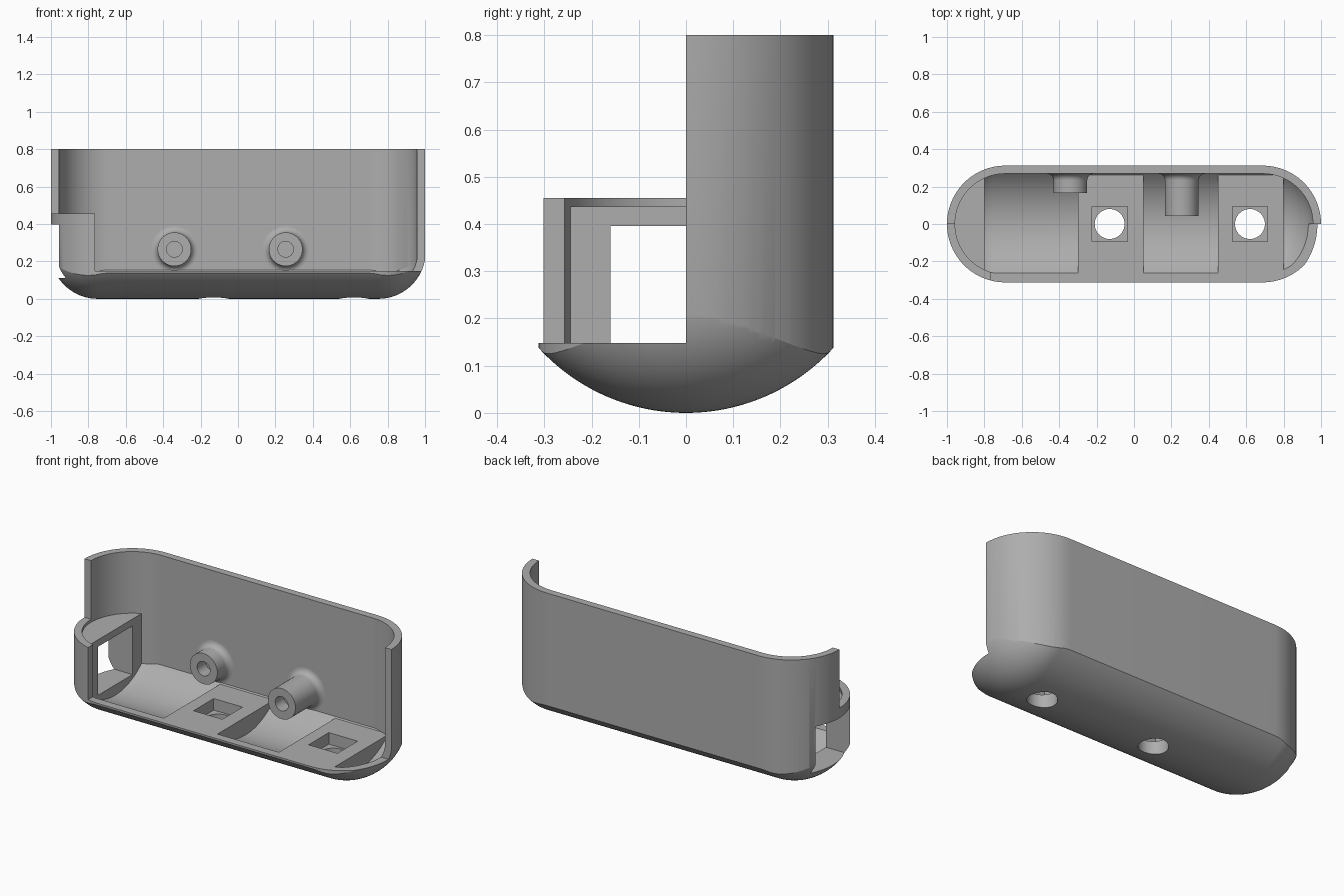
import bpy, bmesh, math
from mathutils import Matrix

if "Cube" in bpy.data.objects:
    bpy.data.objects.remove(bpy.data.objects["Cube"])

grey = bpy.data.materials.new("plain_grey")
grey.use_nodes = True
COLOR = (0.42, 0.42, 0.42, 1)
grey.diffuse_color = COLOR
grey.node_tree.nodes["Principled BSDF"].inputs["Base Color"].default_value = COLOR

WALL = 0.043      # shell thickness
END = 0.688       # centre of the rounded ends
BELLY = 0.423     # radius of the curved underside
FLOOR = 0.148     # rim and rib height


def make(name, bm):
    bmesh.ops.recalc_face_normals(bm, faces=bm.faces)
    mesh = bpy.data.meshes.new(name)
    bm.to_mesh(mesh)
    bm.free()
    mesh.materials.append(grey)
    obj = bpy.data.objects.new(name, mesh)
    bpy.context.collection.objects.link(obj)
    return obj


def loft(name, rows):
    """Join closed rings of points into a capped solid."""
    bm = bmesh.new()
    rings = [[bm.verts.new(p) for p in row] for row in rows]
    n = len(rings[0])
    for a, b in zip(rings, rings[1:]):
        for i in range(n):
            j = (i + 1) % n
            bm.faces.new((a[i], a[j], b[j], b[i]))
    bm.faces.new(rings[0])
    bm.faces.new(rings[-1])
    return make(name, bm)


def box(x0, x1, y0, y1, z0, z1):
    plan = [(x0, y0), (x1, y0), (x1, y1), (x0, y1)]
    return loft("cutter", [[(x, y, z) for x, y in plan] for z in (z0, z1)])


def stadium(name, r, z0, z1, steps=48):
    plan = []
    for side in (1, -1):
        for i in range(steps + 1):
            a = math.pi * i / steps - math.pi / 2
            plan.append((side * (END + r * math.cos(a)), side * r * math.sin(a)))
    return loft(name, [[(x, y, z) for x, y in plan] for z in (z0, z1)])


def hull(name, inset, half, top, rows=48, steps=20):
    """Curved belly swept along x and turned up at both ends."""
    rings = []
    for k in range(rows + 1):
        y = half * (2 * k / rows - 1)
        r = 0.254 - (BELLY - math.sqrt((BELLY - inset) ** 2 - y * y))
        quarter = [(0.75 + r * math.sin(t), 0.254 - r * math.cos(t))
                   for t in (math.pi / 2 * i / steps for i in range(steps + 1))]
        side = quarter + [(0.75 + r, top)]
        rings.append([(-x, y, z) for x, z in reversed(side)] + [(x, y, z) for x, z in side])
    return loft(name, rings)


def boolean(target, cutter, operation="DIFFERENCE"):
    mod = target.modifiers.new("cut", "BOOLEAN")
    mod.object, mod.operation, mod.solver = cutter, operation, "EXACT"
    bpy.context.view_layer.objects.active = target
    bpy.ops.object.modifier_apply(modifier=mod.name)
    bpy.data.objects.remove(cutter)


def smooth(obj):
    bpy.ops.object.select_all(action="DESELECT")
    obj.select_set(True)
    bpy.context.view_layer.objects.active = obj
    bpy.ops.object.shade_smooth_by_angle(angle=math.radians(25))


# Outer body
shell = stadium("case_shell", 0.312, -0.2, 0.8)
boolean(shell, hull("cutter", 0, 0.33, 1.0), "INTERSECT")

# Cavity, leaving two floor ribs and the end block
cavity = stadium("cutter", 0.312 - WALL, -0.2, 1.0)
boolean(cavity, hull("cutter", WALL, 0.3, 1.1), "INTERSECT")
for x0, x1, top in ((-0.3, 0.05, FLOOR), (0.45, 0.8, FLOOR), (-1.2, -0.8, 0.437)):
    boolean(cavity, box(x0, x1, -0.5, 0.5, -0.3, top))
boolean(shell, cavity)

# Open front, leaving the low wall round the end block
boolean(shell, box(-0.765, 1.2, -0.5, 0, FLOOR, 1.2))
boolean(shell, box(-1.2, -0.7, -0.5, 0, 0.455, 1.2))

# Window through the end block
boolean(shell, box(-1.2, -0.78, -0.16, 0.16, 0.11, 0.396))

# Square pockets with round holes through the floor
for x in (-0.13, 0.62):
    boolean(shell, box(x - 0.094, x + 0.094, -0.094, 0.094, 0.08, 0.3))
    bm = bmesh.new()
    bmesh.ops.create_cone(bm, cap_ends=True, segments=40, radius1=0.08, radius2=0.08,
                          depth=0.6, matrix=Matrix.Translation((x, 0, 0)))
    boolean(shell, make("cutter", bm))
smooth(shell)


# Hollow pegs with flared roots on the back wall
def peg(name, x, tip, steps=40):
    root = 0.312 - WALL
    profile = [(0.0, tip + 0.08), (0.042, tip + 0.08), (0.042, tip), (0.09, tip)]
    for i in range(9):
        a = math.pi / 2 * i / 8
        profile.append((0.09 + 0.035 * (1 - math.cos(a)), root - 0.035 * (1 - math.sin(a))))
    profile += [(0.125, root + 0.01), (0.0, root + 0.01)]
    bm = bmesh.new()
    verts = [bm.verts.new((x + r, y, 0.265)) for r, y in profile]
    edges = [bm.edges.new(pair) for pair in zip(verts, verts[1:])]
    bmesh.ops.spin(bm, geom=verts + edges, cent=(x, 0, 0.265), axis=(0, 1, 0),
                   angle=2 * math.pi, steps=steps, use_duplicate=False)
    bmesh.ops.remove_doubles(bm, verts=bm.verts, dist=0.0002)
    smooth(make(name, bm))


peg("short_peg", -0.34, 0.165)
peg("long_peg", 0.255, 0.042)
